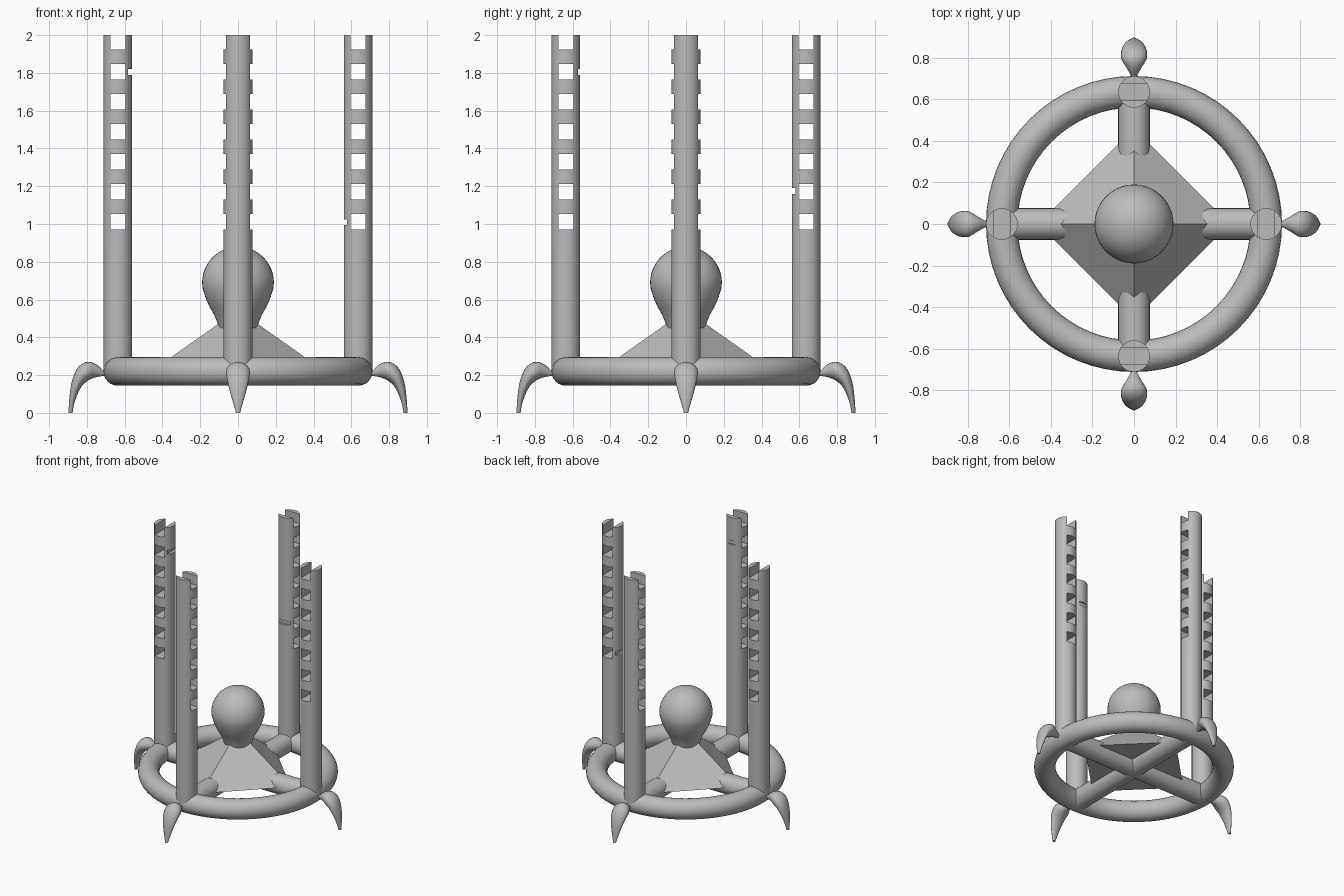
import bpy, bmesh, math
from mathutils import Matrix, Vector

if "Cube" in bpy.data.objects:
    bpy.data.objects.remove(bpy.data.objects["Cube"])

GREY = (0.5, 0.5, 0.5, 1)
grey = bpy.data.materials.new("plain_grey")
grey.use_nodes = True
grey.diffuse_color = GREY
grey.node_tree.nodes["Principled BSDF"].inputs["Base Color"].default_value = GREY

RING_R, TUBE, MID_Z = 0.636, 0.076, 0.22


def finish(name, bm, smooth=35):
    bmesh.ops.recalc_face_normals(bm, faces=bm.faces)
    mesh = bpy.data.meshes.new(name)
    bm.to_mesh(mesh)
    bm.free()
    mesh.materials.append(grey)
    ob = bpy.data.objects.new(name, mesh)
    bpy.context.collection.objects.link(ob)
    if smooth:
        shade(ob, smooth)
    return ob


def shade(ob, angle):
    bpy.ops.object.select_all(action='DESELECT')
    ob.select_set(True)
    bpy.context.view_layer.objects.active = ob
    bpy.ops.object.shade_smooth_by_angle(angle=math.radians(angle))


def loft(bm, rings, closed=False):
    """Skin a list of vertex rings; cap the ends unless the loft is closed."""
    n = len(rings[0])
    pairs = list(zip(rings, rings[1:]))
    if closed:
        pairs.append((rings[-1], rings[0]))
    for a, b in pairs:
        for i in range(n):
            j = (i + 1) % n
            bm.faces.new((a[i], a[j], b[j], b[i]))
    if not closed:
        bm.faces.new(rings[0])
        bm.faces.new(rings[-1])


def oval(bm, centre, u, v, sides):
    """Ring of vertices around a centre with half axes u and v."""
    return [bm.verts.new(centre + u * math.cos(t) + v * math.sin(t))
            for t in (2 * math.pi * i / sides for i in range(sides))]


def smooth_path(points, steps):
    """Catmull-Rom interpolation through control points of any size."""
    pts = [Vector(p) for p in points]
    pts = [2 * pts[0] - pts[1]] + pts + [2 * pts[-1] - pts[-2]]
    out = []
    for a, b, c, d in zip(pts, pts[1:], pts[2:], pts[3:]):
        for k in range(steps):
            t = k / steps
            out.append(0.5 * (2 * b + (c - a) * t + (2 * a - 5 * b + 4 * c - d) * t ** 2
                              + (3 * b - a - 3 * c + d) * t ** 3))
    return out + [pts[-2]]


# Base ring
bm = bmesh.new()
up = Vector((0, 0, 1))
rings = []
for i in range(64):
    a = 2 * math.pi * i / 64
    out = Vector((math.cos(a), math.sin(a), 0))
    rings.append(oval(bm, out * RING_R + up * MID_Z, out * TUBE, up * TUBE, 24))
loft(bm, rings, closed=True)
finish("base_ring", bm)

# Cross bars through the centre
for name, axis in (("cross_bar_x", 'Y'), ("cross_bar_y", 'X')):
    bm = bmesh.new()
    turn = Matrix.Translation((0, 0, MID_Z)) @ Matrix.Rotation(math.pi / 2, 4, axis)
    bmesh.ops.create_cone(bm, cap_ends=True, segments=32, radius1=TUBE, radius2=TUBE,
                          depth=2 * RING_R, matrix=turn)
    finish(name, bm)

# Pyramid with its corners on the bars
bm = bmesh.new()
bmesh.ops.create_cone(bm, cap_ends=True, segments=4, radius1=0.46, radius2=0, depth=0.325,
                      matrix=Matrix.Translation((0, 0, MID_Z + 0.1625)))
finish("pyramid", bm, smooth=0)

# Bulb: round head flowing into a narrow neck
bm = bmesh.new()
profile = [(0.19 * math.sin(t), 0.69 + 0.19 * math.cos(t))
           for t in (math.radians(3 + 8 * k) for k in range(13))]
profile += [(0.172, 0.61), (0.15, 0.56), (0.127, 0.52), (0.11, 0.48), (0.1, 0.45)]
loft(bm, [oval(bm, up * z, Vector((r, 0, 0)), Vector((0, r, 0)), 40) for r, z in profile])
finish("bulb", bm)

# Legs: radius outside, height outside, radius inside, height inside, half width
LEG = [(0.7, 0.212, 0.7, 0.198, 0.008), (0.75, 0.257, 0.755, 0.188, 0.036),
       (0.8, 0.27, 0.795, 0.17, 0.062), (0.85, 0.237, 0.828, 0.14, 0.06),
       (0.88, 0.165, 0.853, 0.09, 0.046), (0.892, 0.085, 0.868, 0.045, 0.029),
       (0.898, 0, 0.876, 0, 0.011)]


def leg(name, turn):
    bm = bmesh.new()
    side = Vector((0, 1, 0))
    rings = []
    for ro, zo, ri, zi, w in smooth_path(LEG, 4):
        outer, inner = Vector((ro, 0, zo)), Vector((ri, 0, zi))
        rings.append(oval(bm, (outer + inner) / 2, (outer - inner) / 2, side * w, 20))
    loft(bm, rings)
    bm.transform(turn)
    finish(name, bm, smooth=50)


# Columns: seven square windows, plus a small groove on the inner side
def box(bm, centre, size):
    bmesh.ops.create_cube(bm, size=1, matrix=Matrix.Translation(centre)
                          @ Matrix.Diagonal((*size, 1)))


def column(name, turn, groove_z, groove_depth):
    bm = bmesh.new()
    bmesh.ops.create_cone(bm, cap_ends=True, segments=32, radius1=TUBE, radius2=TUBE,
                          depth=2 - MID_Z,
                          matrix=Matrix.Translation((RING_R, 0, 1 + MID_Z / 2)))
    bm.transform(turn)
    post = finish(name, bm, smooth=0)

    bm = bmesh.new()
    for k in range(7):
        box(bm, (RING_R, 0, 1.012 + 0.159 * k), (0.08, 0.3, 0.082))
    inner = RING_R - TUBE
    box(bm, (inner - 0.05 + groove_depth, 0, groove_z), (0.1, 0.2, 0.03))
    bm.transform(turn)
    cutter = finish(name + "_cutter", bm, smooth=0)
    cutter.hide_render = True

    mod = post.modifiers.new("windows", 'BOOLEAN')
    mod.operation = 'DIFFERENCE'
    mod.solver = 'EXACT'
    mod.object = cutter
    bpy.context.view_layer.objects.active = post
    bpy.ops.object.modifier_apply(modifier=mod.name)
    bpy.data.objects.remove(cutter)
    shade(post, 35)


for k, (place, z, depth) in enumerate((("left", 1.01, 0.018), ("back", 1.175, 0.02),
                                       ("right", 1.805, 0.022), ("front", 1.805, 0.012))):
    turn = Matrix.Rotation(k * math.pi / 2, 4, 'Z')
    column(place + "_column", turn, z, depth)
    leg(place + "_leg", turn)
